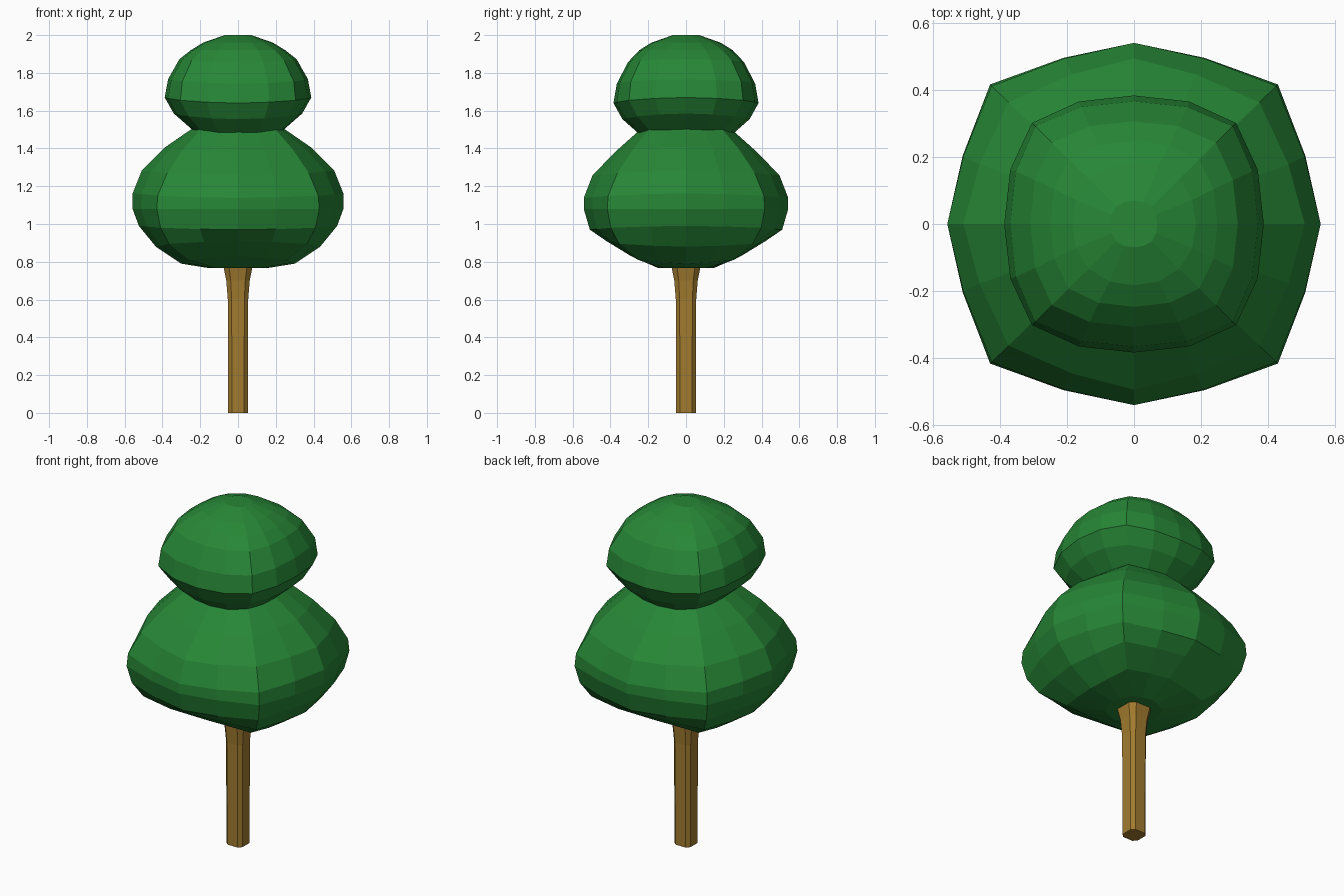
import bpy, bmesh, math

if "Cube" in bpy.data.objects:
    bpy.data.objects.remove(bpy.data.objects["Cube"])


def material(name, color):
    m = bpy.data.materials.new(name)
    m.diffuse_color = (*color, 1)
    m.use_nodes = True
    m.node_tree.nodes["Principled BSDF"].inputs["Base Color"].default_value = m.diffuse_color
    return m


def ring_points(a, c, u, v):
    # Rounded square of 16 points: a = reach along the axis, c = corner coordinate
    quarter = [(a, 0), (c + u * (a - c), v * c), (c, c), (v * c, c + u * (a - c))]
    pts = []
    for k in range(4):
        co, si = round(math.cos(k * math.pi / 2)), round(math.sin(k * math.pi / 2))
        pts += [(x * co - y * si, x * si + y * co) for x, y in quarter]
    return pts


def loft(name, rings, mat):
    # Skin a stack of closed rings and cap both ends
    bm = bmesh.new()
    loops = [[bm.verts.new(p) for p in ring] for ring in rings]
    n = len(loops[0])
    for lo, hi in zip(loops, loops[1:]):
        for i in range(n):
            j = (i + 1) % n
            bm.faces.new((lo[i], lo[j], hi[j], hi[i]))
    bm.faces.new(loops[0][::-1])
    bm.faces.new(loops[-1])
    bmesh.ops.recalc_face_normals(bm, faces=bm.faces)
    me = bpy.data.meshes.new(name)
    bm.to_mesh(me)
    bm.free()
    me.materials.append(mat)
    ob = bpy.data.objects.new(name, me)
    bpy.context.collection.objects.link(ob)
    return ob


def foliage(name, profile, y_scale, u, v, mat):
    # Last profile value lifts the sides and lowers the front and back
    loft(name, [[(x, y * y_scale, z + w * math.cos(2 * math.atan2(y, x)))
                 for x, y in ring_points(a, c, u, v)] for a, c, z, w in profile], mat)


green = material("leaf_green", (0.02, 0.24, 0.037))
brown = material("bark_brown", (0.36, 0.20, 0.028))

# Lower leaf ball
foliage("lower_foliage", [
    (0.15, 0.11, 0.766, 0), (0.30, 0.26, 0.81, -0.02), (0.435, 0.365, 0.895, -0.015),
    (0.525, 0.41, 0.98, 0.01), (0.558, 0.43, 1.08, 0), (0.558, 0.425, 1.15, 0.012),
    (0.51, 0.375, 1.27, 0.012), (0.385, 0.29, 1.395, 0.012),
    (0.25, 0.20, 1.50, 0), (0.10, 0.08, 1.57, 0)], 0.97, 0.64, 0.49, green)

# Upper leaf ball
foliage("upper_foliage", [
    (0.10, 0.08, 1.42, 0), (0.22, 0.17, 1.465, 0.015), (0.34, 0.26, 1.57, 0.015),
    (0.388, 0.305, 1.655, 0.015), (0.37, 0.295, 1.755, 0.012), (0.31, 0.245, 1.865, 0.008),
    (0.25, 0.195, 1.92, 0), (0.185, 0.135, 1.96, 0), (0.07, 0.053, 2.0, 0)],
    0.99, 0.78, 0.54, green)

# Trunk: chamfered square, flaring under the leaves
trunk = []
for s, z in [(0.052, 0), (0.054, 0.60), (0.062, 0.70), (0.076, 0.77), (0.08, 0.82)]:
    e = 0.62 * s
    trunk.append([(x, y, z) for x, y in [(s, -e), (s, e), (e, s), (-e, s),
                                         (-s, e), (-s, -e), (-e, -s), (e, -s)]])
loft("trunk", trunk, brown)
